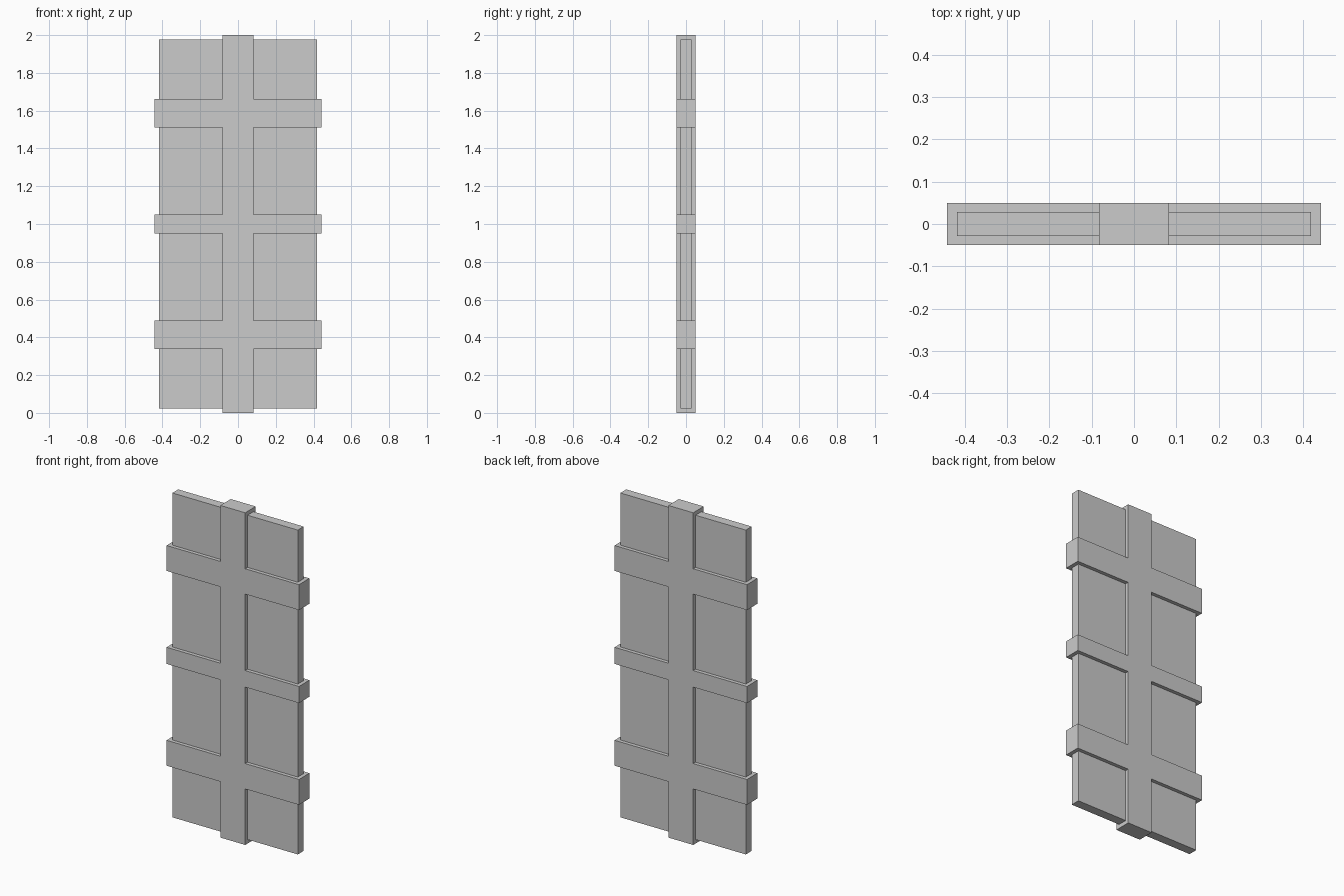
import bpy
import bmesh

if "Cube" in bpy.data.objects:
    bpy.data.objects.remove(bpy.data.objects["Cube"])

POST_X, BAND_X, FRAME_Y = 0.083, 0.441, 0.05
BANDS = [(0.337, 0.49), (0.95, 1.05), (1.51, 1.663)]


def extruded_profile(name, outline, half_depth):
    """Extrude an (x, z) outline along y, centred on y = 0."""
    bm = bmesh.new()
    face = bm.faces.new([bm.verts.new((x, -half_depth, z)) for x, z in outline])
    ext = bmesh.ops.extrude_face_region(bm, geom=[face], use_keep_orig=True)
    verts = [g for g in ext["geom"] if isinstance(g, bmesh.types.BMVert)]
    bmesh.ops.translate(bm, verts=verts, vec=(0, 2 * half_depth, 0))
    bmesh.ops.recalc_face_normals(bm, faces=bm.faces)
    mesh = bpy.data.meshes.new(name)
    bm.to_mesh(mesh)
    bm.free()
    obj = bpy.data.objects.new(name, mesh)
    bpy.context.collection.objects.link(obj)
    return obj


# Thin door panel
extruded_profile("door_panel",
                 [(-0.418, 0.024), (0.418, 0.024), (0.418, 1.977), (-0.418, 1.977)],
                 0.028)

# Raised frame: central post with three flush cross bands, in one piece
right = [(POST_X, 0.0)]
for low, high in BANDS:
    right += [(POST_X, low), (BAND_X, low), (BAND_X, high), (POST_X, high)]
right.append((POST_X, 2.0))
left = [(-x, z) for x, z in reversed(right)]
extruded_profile("post_and_bands", right + left, FRAME_Y)
